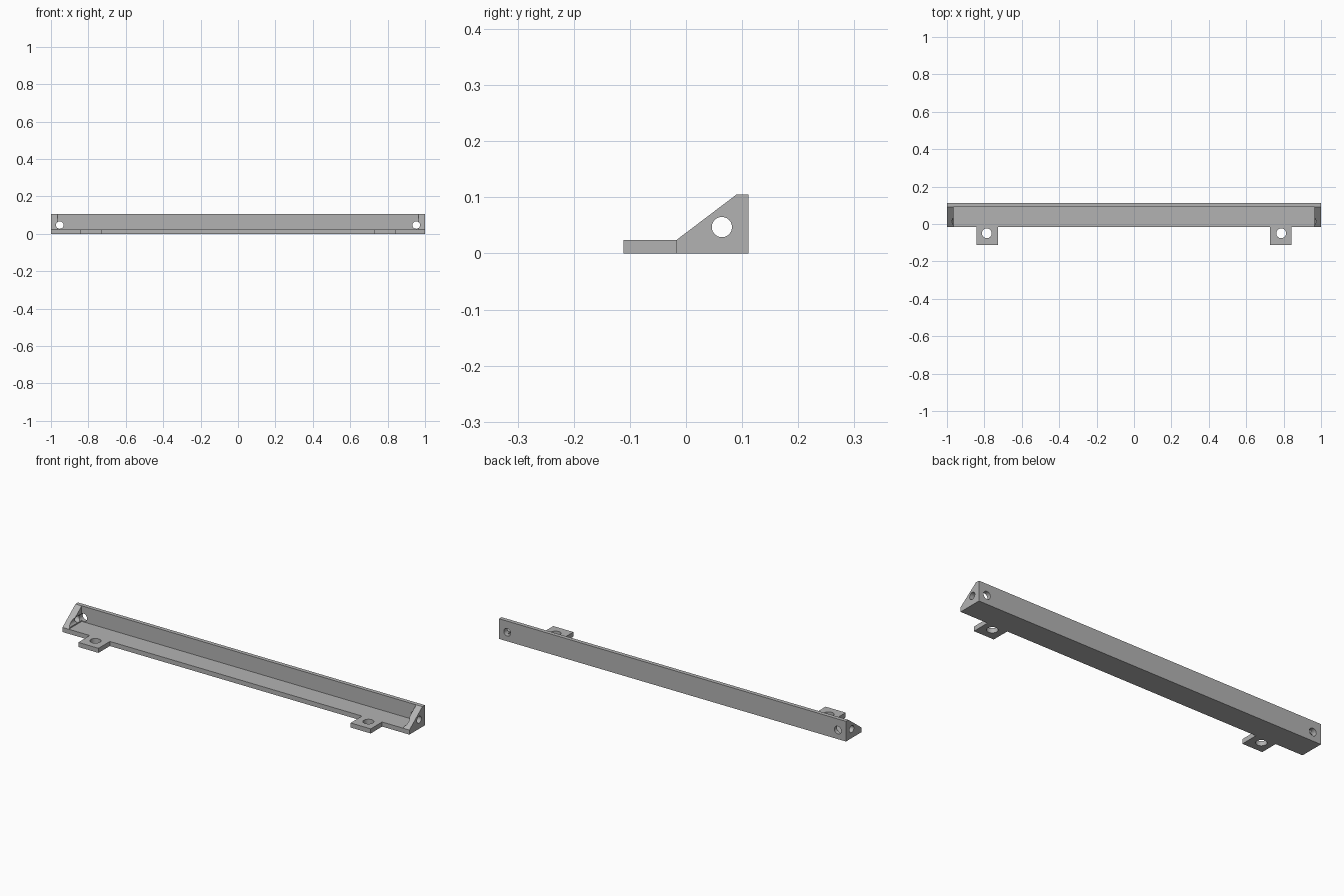
import bpy
import math
from mathutils import Vector

cube = bpy.data.objects.get("Cube")
if cube:
    bpy.data.objects.remove(cube, do_unlink=True)

FRONT, BACK, LIP = -0.017, 0.111, 0.09
FLOOR, TOP = 0.024, 0.105
END_INNER = 0.964

grey = bpy.data.materials.new("plain grey")
grey.use_nodes = True
grey.diffuse_color = (0.45, 0.45, 0.45, 1)
grey.node_tree.nodes["Principled BSDF"].inputs["Base Color"].default_value = (0.45, 0.45, 0.45, 1)


def prism(name, profile, x0, x1):
    """Extrude a (y, z) profile along x."""
    n = len(profile)
    verts = [(x, y, z) for x in (x0, x1) for y, z in profile]
    faces = [list(range(n))[::-1], list(range(n, 2 * n))]
    faces += [(i, (i + 1) % n, n + (i + 1) % n, n + i) for i in range(n)]
    mesh = bpy.data.meshes.new(name)
    mesh.from_pydata(verts, [], faces)
    mesh.materials.append(grey)
    obj = bpy.data.objects.new(name, mesh)
    bpy.context.collection.objects.link(obj)
    return obj


def drill(name, centre, axis, radius, depth):
    """Cylinder cutter along the given axis."""
    rotation = Vector(axis).to_track_quat('Z', 'Y').to_euler()
    bpy.ops.mesh.primitive_cylinder_add(vertices=40, radius=radius, depth=depth,
                                        location=centre, rotation=rotation)
    obj = bpy.context.object
    obj.name = name
    obj.data.materials.append(grey)
    return obj


def combine(target, other, operation):
    mod = target.modifiers.new(operation.lower(), 'BOOLEAN')
    mod.operation, mod.object, mod.solver = operation, other, 'EXACT'
    bpy.context.view_layer.objects.active = target
    bpy.ops.object.modifier_apply(modifier=mod.name)
    bpy.data.objects.remove(other, do_unlink=True)


# Long angle rail: floor and back wall
rail = prism("angle_rail", [(FRONT, 0), (BACK, 0), (BACK, TOP), (LIP, TOP),
                            (LIP, FLOOR), (FRONT, FLOOR)], -1, 1)

# Sloped end gussets and front mounting tabs
gusset = [(FRONT, 0), (BACK, 0), (BACK, TOP), (LIP, TOP), (FRONT, FLOOR)]
tab = [(-0.111, 0), (FRONT, 0), (FRONT, FLOOR), (-0.111, FLOOR)]
for s in (-1, 1):
    combine(rail, prism("end_gusset", gusset, *sorted((s * END_INNER, s))), 'UNION')
    combine(rail, prism("mounting_tab", tab, *sorted((s * 0.727, s * 0.843))), 'UNION')

# Screw holes through the tabs, back wall and ends
for s in (-1, 1):
    combine(rail, drill("tab_hole", (s * 0.787, -0.05, 0.012), (0, 0, 1), 0.026, 0.1), 'DIFFERENCE')
    combine(rail, drill("back_hole", (s * 0.953, 0.05, 0.047), (0, 1, 0), 0.02, 0.3), 'DIFFERENCE')
    combine(rail, drill("end_hole", (s * 0.985, 0.064, 0.047), (1, 0, 0), 0.018, 0.1), 'DIFFERENCE')

# Smooth hole walls, crisp edges elsewhere
bpy.ops.object.select_all(action='DESELECT')
rail.select_set(True)
bpy.context.view_layer.objects.active = rail
bpy.ops.object.shade_smooth_by_angle(angle=math.radians(30))
